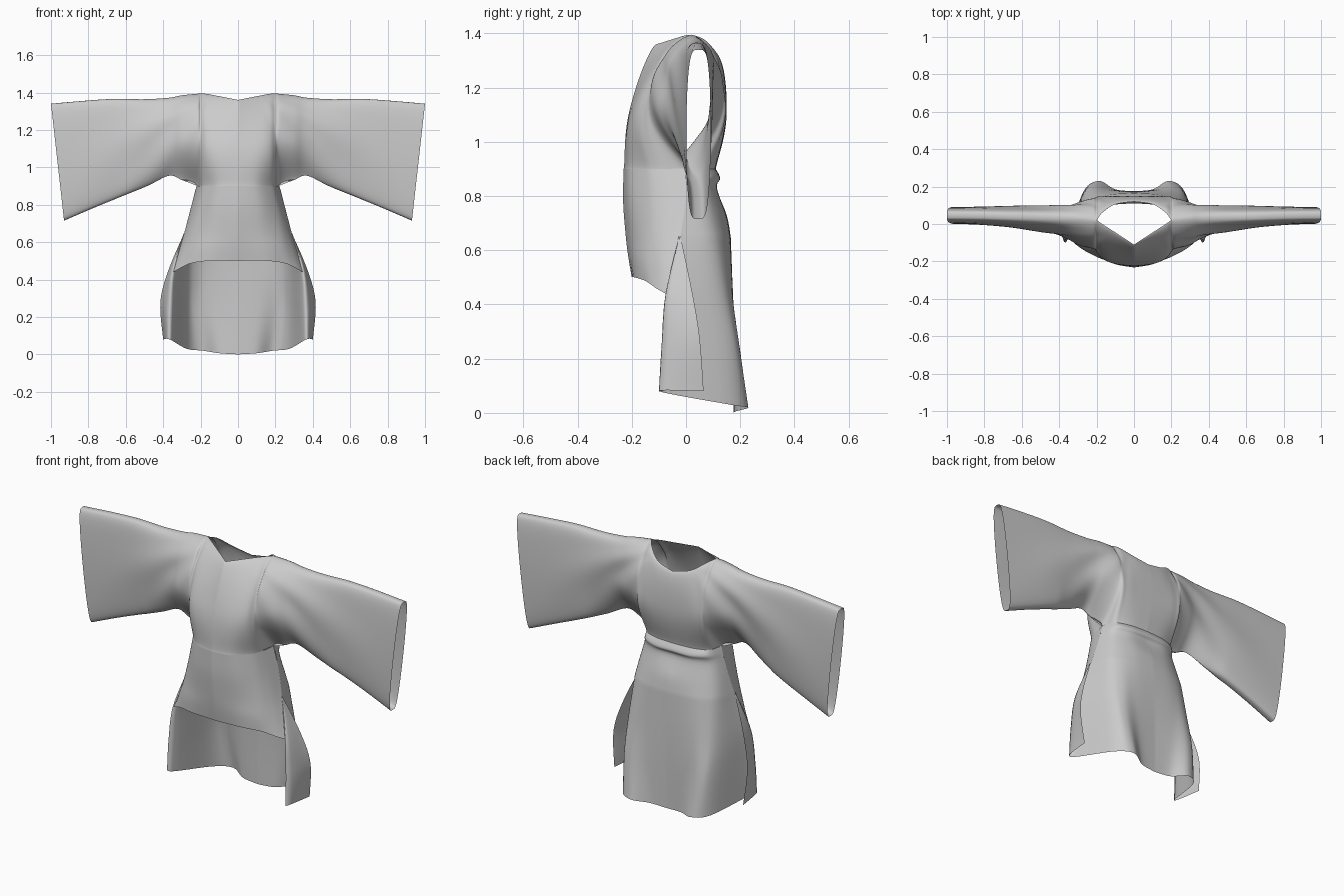
import bpy, bmesh, math


def smooth(keys, n):
    """Resample a list of equal-length tuples with a Catmull-Rom curve, n steps per span."""
    k = [keys[0]] + list(keys) + [keys[-1]]
    out = []
    for i in range(len(keys) - 1):
        for j in range(n):
            t = j / n
            out.append(tuple(
                0.5 * (2 * b + (c - a) * t + (2 * a - 5 * b + 4 * c - d) * t * t
                       + (3 * b - a - 3 * c + d) * t ** 3)
                for a, b, c, d in zip(*k[i:i + 4])))
    return out + [tuple(keys[-1])]


def add_sheet(bm, rows, flip=False):
    vs = [[bm.verts.new(p) for p in r] for r in rows]
    for a, b in zip(vs, vs[1:]):
        for i in range(len(a) - 1):
            f = (a[i], a[i + 1], b[i + 1], b[i])
            bm.faces.new(f[::-1] if flip else f)


def loft(bm, rows, nu, nv, flip=False):
    """Smooth sheet through rows of key points."""
    fine = [smooth(r, nu) for r in rows]
    cols = [smooth(c, nv) for c in zip(*fine)]
    add_sheet(bm, list(zip(*cols)), flip)


def finish(bm, name):
    bmesh.ops.remove_doubles(bm, verts=bm.verts, dist=0.0008)
    me = bpy.data.meshes.new(name)
    bm.to_mesh(me)
    bm.free()
    ob = bpy.data.objects.new(name, me)
    bpy.context.collection.objects.link(ob)
    mir = ob.modifiers.new("mirror", 'MIRROR')
    mir.use_clip = True
    mir.merge_threshold = 0.001
    for p in me.polygons:
        p.use_smooth = True
    return ob


# Bodice and sleeve: one column per station along x
# x, front top z, back top z, bottom z, front top y, back top y,
# front bottom y, back bottom y, front bulge, back bulge, squareness
stations = [
    (0.00, 1.360, 1.310, 0.900, -0.110, 0.120, -0.230, 0.110, -0.035, 0.035, 0.60),
    (0.10, 1.380, 1.335, 0.900, -0.045, 0.105, -0.212, 0.104, -0.065, 0.045, 0.60),
    (0.17, 1.393, 1.380, 0.900, 0.000, 0.060, -0.155, 0.085, -0.095, 0.075, 0.60),
    (0.20, 1.395, 1.395, 0.900, 0.020, 0.020, -0.100, 0.065, -0.105, 0.105, 0.60),
    (0.22, 1.393, 1.393, 0.902, 0.022, 0.022, 0.000, 0.000, -0.145, 0.125, 0.60),
    (0.30, 1.385, 1.385, 0.932, 0.030, 0.030, -0.010, -0.010, -0.115, 0.100, 0.55),
    (0.37, 1.372, 1.372, 0.955, 0.032, 0.032, -0.005, -0.005, -0.085, 0.085, 0.48),
    (0.50, 1.364, 1.364, 0.900, 0.036, 0.036, 0.015, 0.015, -0.068, 0.068, 0.40),
    (0.66, 1.366, 1.366, 0.842, 0.040, 0.040, 0.035, 0.035, -0.054, 0.056, 0.32),
    (0.83, 1.355, 1.355, 0.780, 0.045, 0.045, 0.043, 0.043, -0.048, 0.048, 0.27),
    (1.00, 1.340, 1.340, 0.715, 0.047, 0.047, 0.045, 0.045, -0.045, 0.045, 0.24),
]


def panel(front):
    rows, n = [], 36
    for x, zf, zb, zl, tf, tb, bf, bb, gf, gb, p in smooth(stations, 6):
        top, t, b, g = (zf, tf, bf, gf) if front else (zb, tb, bb, gb)
        row = []
        for k in range(n + 1):
            s = (1 - math.cos(math.pi * k / n)) / 2
            w = max(0.0, 4 * s * (1 - s))
            # shallow folds fanning from the shoulder
            fan = math.atan2(s * 0.5, max(x - 0.12, 0.02))
            fold = 0.006 * w * math.sin(11 * fan) * max(0, min(1, (x - .1) * 5, (1 - x) * 2))
            # softer lower half so the bodice flows into the waist
            q = p if s < 0.5 else p + 0.75 * max(0, min(1, (0.6 - x) / 0.3))
            y = t + (b - t) * s + g * w ** q + (fold if front else -fold)
            row.append((x - 0.07 * s * max(0, x - 0.37) / 0.63, y, top + (zl - top) * s))
        rows.append(row)
    return rows


bm = bmesh.new()
add_sheet(bm, panel(True), True)
add_sheet(bm, panel(False))
finish(bm, "bodice_and_sleeves")

# Front apron, waist down to the short curved hem
bm = bmesh.new()
loft(bm, [
    [(0, -.230, .90), (.10, -.212, .90), (.17, -.155, .90), (.20, -.100, .90), (.22, .000, .902)],
    [(0, -.232, .78), (.12, -.208, .78), (.20, -.145, .78), (.235, -.080, .78), (.253, .000, .78)],
    [(0, -.222, .65), (.13, -.200, .65), (.22, -.150, .65), (.265, -.090, .65), (.287, -.02, .65)],
    [(0, -.212, .57), (.14, -.197, .57), (.235, -.155, .56), (.29, -.100, .55), (.318, -.05, .54)],
    [(0, -.200, .50), (.15, -.190, .50), (.25, -.150, .487), (.31, -.110, .46), (.345, -.075, .44)],
], 6, 6, True)
finish(bm, "front_apron")

# Long back skirt, wrapping forward at the side and folding back as an outer flap
bm = bmesh.new()
loft(bm, [
    [(0, .110, .90), (.10, .104, .90), (.17, .085, .90), (.20, .065, .90), (.22, .000, .902)],
    [(0, .126, .865), (.10, .122, .865), (.175, .10, .87), (.21, .065, .87), (.230, .002, .87)],
    [(0, .112, .83), (.11, .112, .83), (.185, .087, .83), (.22, .055, .83), (.240, .002, .83)],
    [(0, .150, .73), (.11, .142, .73), (.20, .110, .73), (.245, .065, .73), (.266, -.01, .73)],
    [(0, .165, .65), (.12, .158, .65), (.21, .130, .65), (.26, .080, .65), (.287, -.02, .65)],
], 6, 5)
loft(bm, [
    [(0, .165, .65), (.12, .158, .65), (.21, .130, .65), (.26, .080, .65), (.287, -.02, .65),
     (.287, -.02, .65)],
    [(0, .172, .45), (.13, .172, .45), (.22, .160, .45), (.28, .105, .44), (.345, -.075, .44),
     (.372, .022, .45)],
    [(0, .175, .25), (.12, .182, .25), (.22, .195, .25), (.282, .140, .25), (.360, -.09, .25),
     (.415, .050, .28)],
    [(0, .175, .00), (.10, .185, .006), (.19, .230, .02), (.275, .165, .03), (.365, -.10, .08),
     (.400, .065, .08)],
], 6, 7)
finish(bm, "back_skirt_and_side_flaps")
